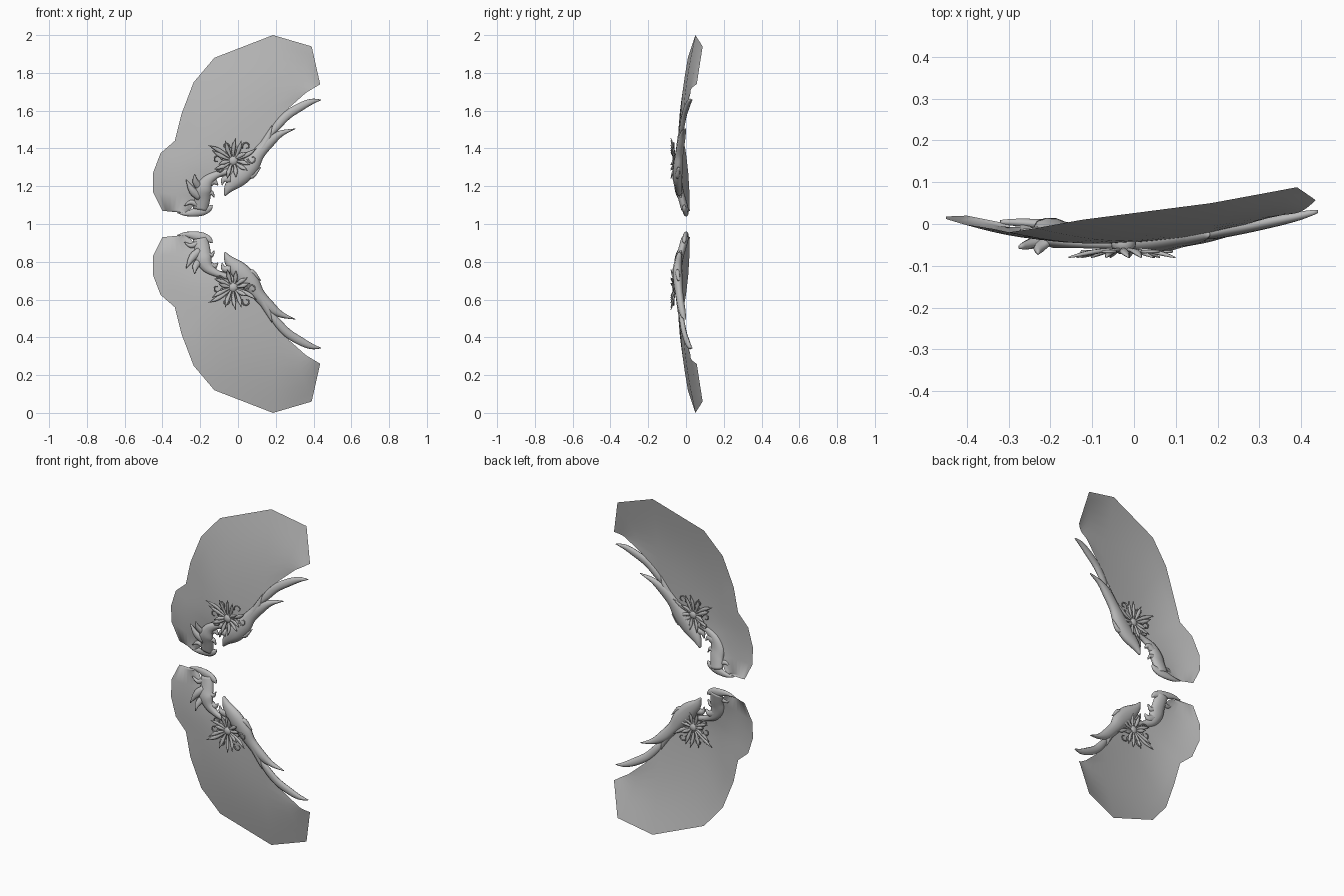
import bpy, bmesh, math
from mathutils import Vector

if "Cube" in bpy.data.objects:
    bpy.data.objects.remove(bpy.data.objects["Cube"])

grey = bpy.data.materials.new("plain grey")
grey.diffuse_color = (0.5, 0.5, 0.5, 1)
grey.use_nodes = True
grey.node_tree.nodes["Principled BSDF"].inputs["Base Color"].default_value = grey.diffuse_color


def finish(name, bm):
    """Turn a bmesh into a smooth object mirrored about z = 1."""
    bmesh.ops.recalc_face_normals(bm, faces=bm.faces)
    for v in bm.verts:
        v.co.z -= 1
    me = bpy.data.meshes.new(name)
    bm.to_mesh(me)
    bm.free()
    me.materials.append(grey)
    ob = bpy.data.objects.new(name, me)
    bpy.context.collection.objects.link(ob)
    ob.location.z = 1
    m = ob.modifiers.new("lower half", 'MIRROR')
    m.use_axis = (False, False, True)
    m.use_mirror_merge = False
    for p in me.polygons:
        p.use_smooth = True
    return ob


def smooth_path(pts, steps):
    """Catmull-Rom interpolation of (x, y, z, half width) points."""
    P = [Vector(p) for p in pts]
    P = [2 * P[0] - P[1]] + P + [2 * P[-1] - P[-2]]
    out = []
    for i in range(1, len(P) - 2):
        a, b, c, d = P[i - 1:i + 3]
        for s in range(steps):
            t = s / steps
            out.append(0.5 * (2 * b + (c - a) * t + (2 * a - 5 * b + 4 * c - d) * t * t
                              + (3 * b - a - 3 * c + d) * t ** 3))
    return out + [P[-2]]


def blade(bm, pts, depth, steps=4, sides=8):
    """Tapered blade with an oval section, wide in xz and shallow in y."""
    path = smooth_path(pts, steps)
    wmax = max(p[3] for p in path)
    rings = []
    for i, p in enumerate(path):
        q, r = path[max(i - 1, 0)], path[min(i + 1, len(path) - 1)]
        t = Vector((r[0] - q[0], 0, r[2] - q[2])).normalized()
        side = Vector((-t.z, 0, t.x))
        w = max(p[3], 0.001)
        d = depth * math.sqrt(w / wmax)
        rings.append([bm.verts.new(Vector(p[:3]) + side * w * math.cos(a) + Vector((0, d * math.sin(a), 0)))
                      for a in (2 * math.pi * k / sides for k in range(sides))])
    for A, B in zip(rings, rings[1:]):
        for k in range(sides):
            n = (k + 1) % sides
            bm.faces.new((A[k], A[n], B[n], B[k]))
    bm.faces.new(rings[0])
    bm.faces.new(rings[-1])


# Large curved fan sheet, lofted from its outer edge to its inner edge
outer = [(-.30, .0, 1.06), (-.40, .02, 1.07), (-.45, .018, 1.17), (-.45, .012, 1.27),
         (-.41, .0, 1.375), (-.335, -.012, 1.44), (-.30, -.02, 1.58), (-.235, -.01, 1.75),
         (-.125, .01, 1.88), (.185, .05, 2.0), (.39, .088, 1.94), (.435, .057, 1.74)]
inner = [(-.28, .0, 1.06), (-.25, -.005, 1.08), (-.2, -.025, 1.14), (-.17, -.035, 1.21),
         (-.13, -.04, 1.25), (-.07, -.045, 1.25), (0, -.045, 1.27), (.06, -.04, 1.33),
         (.12, -.032, 1.42), (.19, -.02, 1.5), (.27, .0, 1.615), (.36, .025, 1.695)]
bm = bmesh.new()
N = 8
grid = []
for o, i in zip(outer, inner):
    col = []
    for k in range(N + 1):
        t = k / N
        p = Vector(o).lerp(Vector(i), t)
        p.y -= 0.012 * math.sin(math.pi * t)
        col.append(bm.verts.new(p))
    grid.append(col)
for A, B in zip(grid, grid[1:]):
    for k in range(N):
        bm.faces.new((A[k], A[k + 1], B[k + 1], B[k]))
finish("fan_sheet", bm)

# Main spine of the frame with its side prongs
bm = bmesh.new()
blade(bm, [(-.07, -.035, 1.15, .004), (-.045, -.04, 1.195, .028), (.01, -.045, 1.25, .048),
           (.065, -.042, 1.31, .048), (.11, -.035, 1.375, .034), (.17, -.025, 1.44, .03),
           (.23, -.015, 1.48, .016), (.305, -.005, 1.505, .001)], .026, 5, 10)
blade(bm, [(-.04, -.05, 1.24, .025), (-.075, -.05, 1.235, .015), (-.085, -.05, 1.205, .002)], .015)
blade(bm, [(.04, -.045, 1.27, .02), (.075, -.045, 1.255, .015), (.12, -.04, 1.30, .002)], .015)
blade(bm, [(.1, -.04, 1.36, .02), (.15, -.03, 1.44, .022), (.18, -.025, 1.52, .002)], .018)
finish("frame_spine", bm)

# Long curved horn
bm = bmesh.new()
blade(bm, [(.165, -.03, 1.46, .004), (.2, -.022, 1.51, .02), (.26, -.01, 1.575, .023),
           (.33, .005, 1.62, .022), (.39, .018, 1.648, .015), (.44, .03, 1.657, .002)], .014, 5, 10)
finish("long_horn", bm)

# Hooked lower grip with its leaves
bm = bmesh.new()
blade(bm, [(-.32, .005, 1.06, .003), (-.27, .003, 1.055, .014), (-.2, -.003, 1.068, .026),
           (-.155, -.008, 1.082, .018), (-.135, -.01, 1.10, .003)], .014, 5, 10)
blade(bm, [(-.2, -.005, 1.075, .04), (-.19, -.02, 1.13, .042), (-.185, -.035, 1.18, .045),
           (-.16, -.04, 1.23, .03), (-.11, -.045, 1.262, .018), (-.05, -.047, 1.28, .015)], .022, 5, 10)
blade(bm, [(-.17, -.035, 1.21, .025), (-.13, -.035, 1.225, .018), (-.105, -.035, 1.205, .002)], .015)
blade(bm, [(-.17, -.03, 1.16, .02), (-.14, -.03, 1.165, .012), (-.125, -.03, 1.14, .002)], .014)
blade(bm, [(-.2, -.03, 1.14, .02), (-.24, -.045, 1.175, .02), (-.275, -.055, 1.235, .002)], .014)
blade(bm, [(-.2, -.035, 1.19, .02), (-.225, -.055, 1.225, .016), (-.23, -.07, 1.265, .002)], .013)
blade(bm, [(-.21, -.015, 1.1, .015), (-.25, -.02, 1.115, .012), (-.285, -.02, 1.095, .002)], .012)
finish("lower_grip", bm)

# Pointed petals around the flower centre, on both faces of the sheet
cx, cz = -.025, 1.335
petals = [(90, .12), (62, .115), (38, .085), (22, .14), (-8, .09), (-40, .09), (-75, .09), (-115, .10),
          (-150, .11), (-172, .08), (160, .125), (142, .155), (118, .115)]
for name, y0, lift in (("front_petals", -.06, -.02), ("back_petals", -.033, .012)):
    bm = bmesh.new()
    for n, (deg, length) in enumerate(petals):
        a = math.radians(deg)
        bend = .18 if n % 2 else -.18
        pts = []
        for r, w in ((.15, .004), (.4, .009), (.68, .011), (1, .0005)):
            b = a + bend * (r - .4)
            pts.append((cx + length * r * math.cos(b), y0 + lift * r * r,
                        cz + length * r * math.sin(b), w))
        blade(bm, pts, .006, 3, 6)
    finish(name, bm)

    # Small scrolls curling out between the petals
    bm = bmesh.new()
    for sx, sz, start, turn in ((-.11, 1.34, 0, 1), (.045, 1.41, 200, -1), (-.1, 1.295, 40, -1),
                                (.075, 1.345, 180, 1), (-.065, 1.41, 270, 1)):
        pts = []
        for k in range(7):
            a = math.radians(start + turn * 50 * k)
            r = .026 - .003 * k
            pts.append((sx + r * math.cos(a), y0 + lift * .3, sz + r * math.sin(a), .005 - .0006 * k))
        blade(bm, pts, .005, 2, 6)
    finish(name.replace("petals", "scrolls"), bm)

# Domed flower centre
bm = bmesh.new()
bmesh.ops.create_uvsphere(bm, u_segments=16, v_segments=10, radius=1)
for v in bm.verts:
    v.co = Vector((cx + v.co.x * .03, -.047 + v.co.y * .026, cz + v.co.z * .03))
finish("flower_centre", bm)
